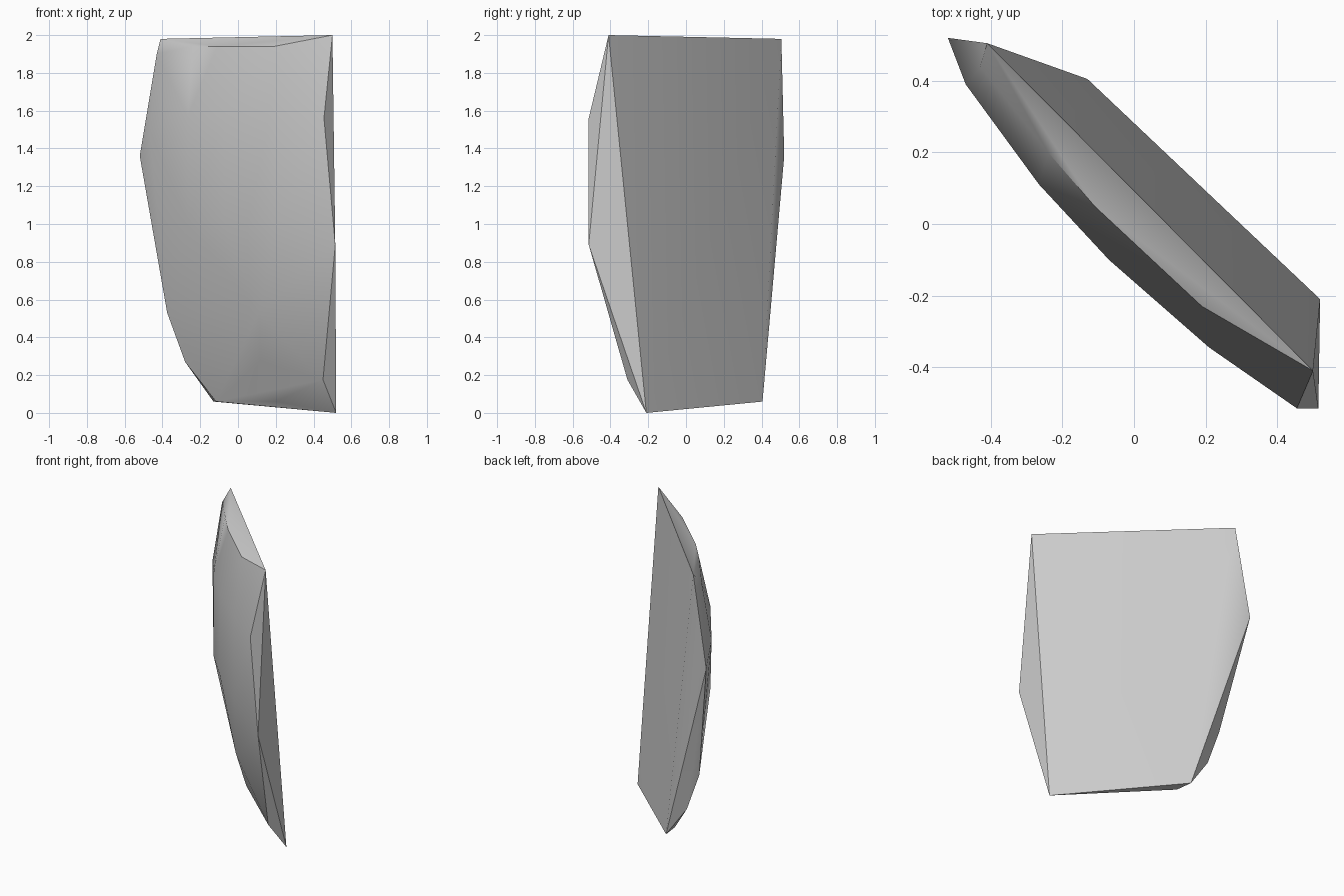
import bpy
import bmesh
import math

# Remove the default cube only
default_cube = bpy.data.objects.get("Cube")
if default_cube:
    bpy.data.objects.remove(default_cube, do_unlink=True)


def make_material(name, colour):
    material = bpy.data.materials.new(name)
    material.use_nodes = True
    material.diffuse_color = colour
    material.node_tree.nodes["Principled BSDF"].inputs["Base Color"].default_value = colour
    return material


def hull_object(name, points, material):
    """Wrap a set of corner points in one closed faceted shell."""
    mesh = bpy.data.meshes.new(name)
    bm = bmesh.new()
    for point in points:
        bm.verts.new(point)
    result = bmesh.ops.convex_hull(bm, input=bm.verts)
    unused = {g for g in result["geom_interior"] + result["geom_unused"]
              if isinstance(g, bmesh.types.BMVert)}
    bmesh.ops.delete(bm, geom=list(unused), context="VERTS")
    bmesh.ops.recalc_face_normals(bm, faces=bm.faces)
    bm.to_mesh(mesh)
    bm.free()
    mesh.materials.append(material)
    obj = bpy.data.objects.new(name, mesh)
    bpy.context.collection.objects.link(obj)
    return obj


# Flat back of the shard: four corners
back_corners = [(-.41, .505, 1.98), (.5, -.41, 2), (.52, -.21, 0), (-.13, .405, .06)]

# Narrow chipped sides
left_side = [(-.52, .52, 1.36), (-.43, .44, 1.9), (-.375, .39, .53), (-.28, .39, .27)]
right_side = [(.515, -.515, .89), (.45, -.31, .175)]

# Bevelled top and bottom edges of the front
top_edge = [(x, y, 1.94) for x, y in ((-.24, .2), (-.11, .05), (.19, -.23))]
bottom_edge = [(x, y, .06) for x, y in ((-.115, .285), (.2, 0))]

# Curved front: an upright bulge repeated at two heights, then tapering in
bulge = [(-.265, .11), (-.07, -.1), (.21, -.345)]
front = [(x, y, z) for x, y in bulge for z in (1.57, 1)]
front += [(-.47, .39, 1.5), (.455, -.515, 1.56)]
taper = [(.11, -.18, .53), (.12, -.08, .27)]

stone_grey = make_material("stone_grey", (.6, .6, .6, 1))
shard = hull_object(
    "rock_shard",
    back_corners + left_side + right_side + top_edge + bottom_edge + front + taper,
    stone_grey,
)

# Soft front curve with crisp chipped borders
bpy.ops.object.select_all(action="DESELECT")
shard.select_set(True)
bpy.context.view_layer.objects.active = shard
bpy.ops.object.shade_smooth_by_angle(angle=math.radians(32))
